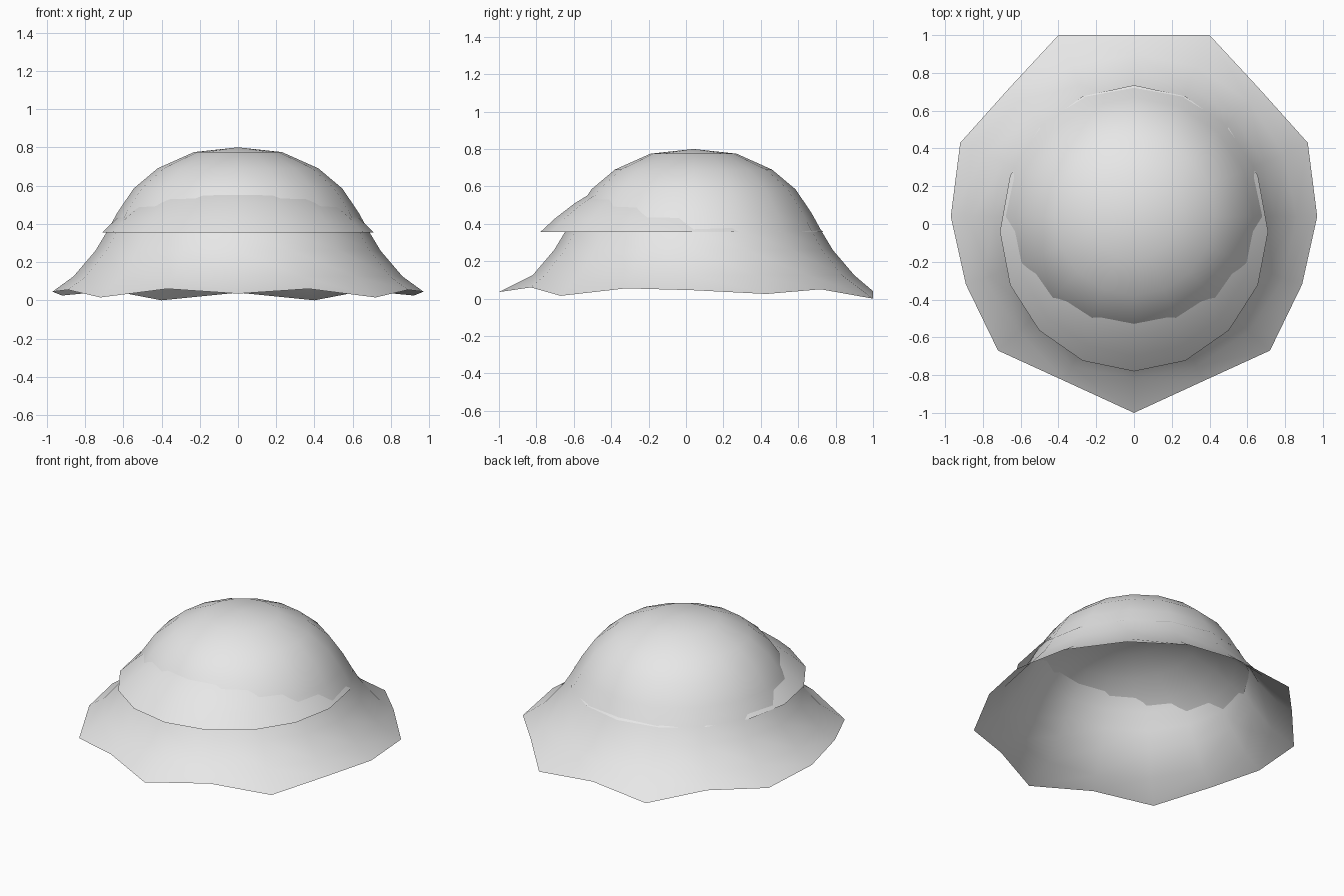
import bpy, bmesh
from math import sin, cos, pi

SEGMENTS = 16

cube = bpy.data.objects.get("Cube")
if cube:
    bpy.data.objects.remove(cube)

grey = bpy.data.materials.new("light_grey")
grey.use_nodes = True
colour = (0.8, 0.8, 0.8, 1)
grey.diffuse_color = colour
grey.node_tree.nodes["Principled BSDF"].inputs["Base Color"].default_value = colour


def oval(z, rx, front, back, cy):
    """Ring that starts at the front and turns towards +x."""
    ring = []
    for i in range(SEGMENTS):
        a = 2 * pi * i / SEGMENTS
        ry = front if cos(a) > 0 else back
        ring.append((rx * sin(a), cy - ry * cos(a), z))
    return ring


def shell(name, top, rings):
    """Open smooth shell: a fan at the top, then bands between rings."""
    bm = bmesh.new()
    pole = bm.verts.new(top)
    loops = [[bm.verts.new(p) for p in ring] for ring in rings]
    for i in range(SEGMENTS):
        j = (i + 1) % SEGMENTS
        bm.faces.new((pole, loops[0][i], loops[0][j]))
        for upper, lower in zip(loops, loops[1:]):
            bm.faces.new((upper[i], lower[i], lower[j], upper[j]))
    for face in bm.faces:
        face.smooth = True
    mesh = bpy.data.meshes.new(name)
    bm.to_mesh(mesh)
    bm.free()
    mesh.materials.append(grey)
    obj = bpy.data.objects.new(name, mesh)
    bpy.context.collection.objects.link(obj)
    return obj


# Dome flowing into a flared skirt
centre = 0.04
dome_profile = [(0.23, 0.775), (0.42, 0.69), (0.545, 0.585), (0.63, 0.46),
                (0.685, 0.36), (0.745, 0.26), (0.86, 0.125)]
dome_rings = [oval(z, r, r, r, centre) for r, z in dome_profile]

# Uneven brim edge, from the front point round one side to the back
half_edge = [(0, -1, 0.035), (0.37, -0.83, 0.06), (0.72, -0.67, 0.015),
             (0.89, -0.32, 0.055), (0.97, 0.04, 0.045), (0.92, 0.43, 0.025),
             (0.66, 0.72, 0.05), (0.4, 1, 0), (0, 1, 0.04)]
edge = half_edge + [(-x, y, z) for x, y, z in half_edge[-2:0:-1]]
shell("dome_and_brim", (0, centre, 0.8), dome_rings + [edge])

# Inner cap, set forward so that its front pushes out as a visor
cap_centre = -0.04
cap_profile = [(0.3, 0.665), (0.55, 0.6), (0.75, 0.51), (0.89, 0.43), (1, 0.355)]
cap_rings = [oval(z, 0.71 * s, 0.74 * s, 0.775 * s, cap_centre)
             for s, z in cap_profile]
shell("visor_cap", (0, cap_centre, 0.69), cap_rings)
